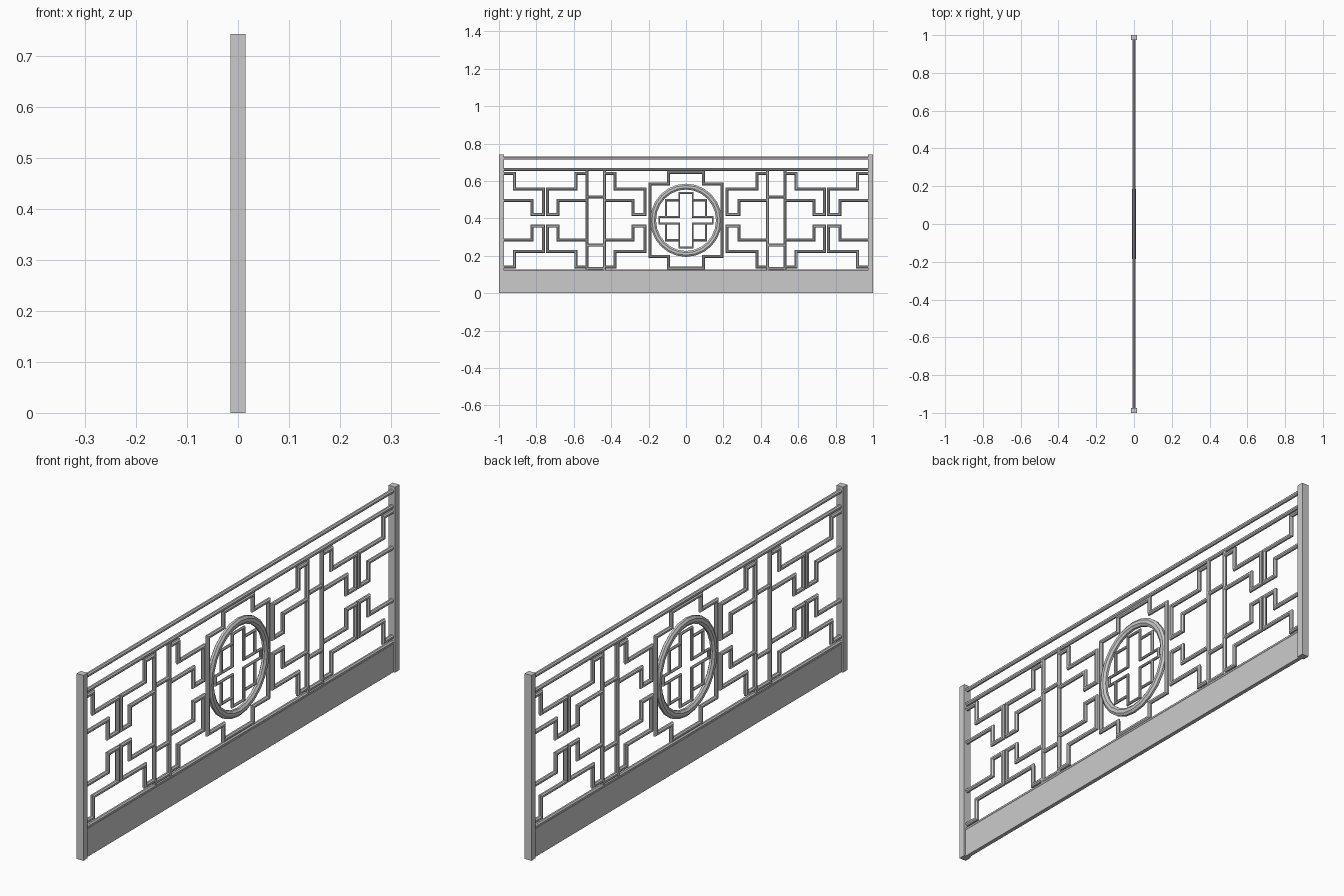
import bpy, bmesh, math
from mathutils import Vector

if "Cube" in bpy.data.objects:
    bpy.data.objects.remove(bpy.data.objects["Cube"])

ZC = 0.39  # height of the lattice centre


def sweep(bm, pts, w=0.016, d=0.016, closed=False):
    """Sweep an octagonal section along a mitred path in the YZ plane."""
    pts = [Vector(p) for p in pts]
    n = len(pts)
    sec = [(math.cos(math.radians(22.5 + 45 * k)) / math.cos(math.pi / 8),
            math.sin(math.radians(22.5 + 45 * k)) / math.cos(math.pi / 8)) for k in range(8)]
    rings = []
    for i, p in enumerate(pts):
        dirs = []
        if closed or i > 0:
            dirs.append((p - pts[i - 1]).normalized())
        if closed or i < n - 1:
            dirs.append((pts[(i + 1) % n] - p).normalized())
        norms = [Vector((-t.y, t.x)) for t in dirs]
        m = sum(norms, Vector((0, 0))).normalized()
        m /= m.dot(norms[0])
        rings.append([bm.verts.new((b * d / 2, p.x + m.x * a * w / 2, p.y + m.y * a * w / 2))
                      for a, b in sec])
    for i in range(n if closed else n - 1):
        r, s = rings[i], rings[(i + 1) % n]
        for k in range(8):
            bm.faces.new((r[k], r[(k + 1) % 8], s[(k + 1) % 8], s[k]))
    if not closed:
        bm.faces.new(rings[0])
        bm.faces.new(rings[-1])


def finish(name, bm):
    bmesh.ops.recalc_face_normals(bm, faces=bm.faces[:])
    me = bpy.data.meshes.new(name)
    bm.to_mesh(me)
    bm.free()
    ob = bpy.data.objects.new(name, me)
    bpy.context.collection.objects.link(ob)
    return ob


def bars(name, paths, w=0.016, d=0.016, closed=False):
    bm = bmesh.new()
    for p in paths:
        sweep(bm, p, w, d, closed)
    return finish(name, bm)


def box(name, size, loc):
    bm = bmesh.new()
    bmesh.ops.create_cube(bm, size=1)
    for v in bm.verts:
        v.co = Vector([v.co[i] * size[i] + loc[i] for i in range(3)])
    return finish(name, bm)


# Posts and base panel
for side, name in ((-1, "post_left"), (1, "post_right")):
    box(name, (0.03, 0.027, 0.742), (0, side * 0.9865, 0.371))
box("base_panel", (0.016, 1.95, 0.113), (0, 0, 0.0565))

# Horizontal rails
for name, z in (("top_rail", 0.722), ("upper_rail", 0.661), ("base_rail", 0.118)):
    bars(name, [[(-0.975, z), (0.975, z)]])

# Meander hooks: start y, outer leg, far leg, inner return leg
hooks = []
for y0, y1, y2, y3 in ((-0.975, -0.918, -0.762, -0.824),
                       (-0.53, -0.589, -0.741, -0.685),
                       (-0.437, -0.38, -0.219, -0.284)):
    for sy in (-1, 1):
        for sz in (-1, 1):
            hooks.append([(sy * y, ZC + sz * z) for y, z in (
                (y0, 0.25), (y1, 0.25), (y1, 0.167), (y2, 0.167),
                (y2, 0.032), (y3, 0.032), (y3, 0.105), (y0, 0.105))])
bars("meander_hooks", hooks)

# Vertical ladder bars with rungs
ladder = []
for s in (-1, 1):
    ladder += [[(s * y, 0.122), (s * y, 0.657)] for y in (0.529, 0.437)]
    ladder += [[(s * 0.529, z), (s * 0.437, z)] for z in (0.131, 0.257, 0.515)]
bars("ladder_bars", ladder)

# Stepped frame around the ring
q = [(0.192, 0.194), (0.093, 0.194), (0.093, 0.256)]
outline = q + [(-y, z) for y, z in q[::-1]] + [(-y, -z) for y, z in q] + [(y, -z) for y, z in q[::-1]]
bars("stepped_frame", [[(y, ZC + z) for y, z in outline]], closed=True)

# Ring
N = 24
bars("medallion_ring", [[(0.176 * math.cos(2 * math.pi * i / N), ZC + 0.18 * math.sin(2 * math.pi * i / N))
                         for i in range(N)]], 0.031, 0.022, True)

# Hollow cross inside the ring
c = [(0.143, 0.017), (0.036, 0.017), (0.036, 0.145)]
cross = c + [(-y, z) for y, z in c[::-1]] + [(-y, -z) for y, z in c] + [(y, -z) for y, z in c[::-1]]
bars("cross_outline", [[(y, ZC + z) for y, z in cross]], 0.01, 0.012, True)

# Corner brackets of the cross
bars("cross_corners", [[(sy * 0.036, ZC + sz * 0.107), (sy * 0.107, ZC + sz * 0.107), (sy * 0.107, ZC + sz * 0.017)]
                       for sy in (-1, 1) for sz in (-1, 1)], 0.011, 0.012)
